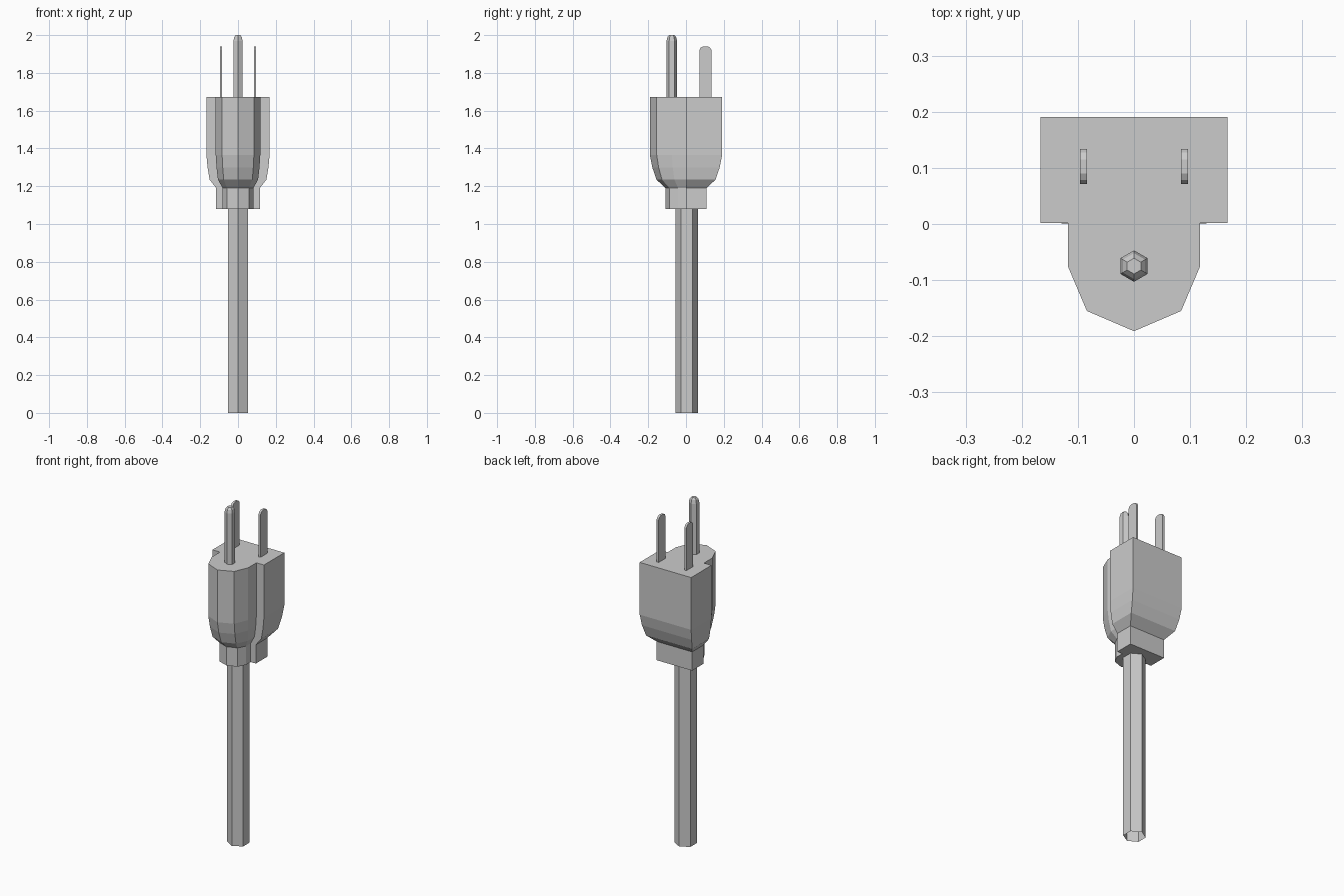
import bpy, bmesh, math

if "Cube" in bpy.data.objects:
    bpy.data.objects.remove(bpy.data.objects["Cube"])


def loft(name, rings, cap_bottom=True, cap_top=True):
    """Flat-faced object skinned through a stack of equal-length rings."""
    bm = bmesh.new()
    loops = [[bm.verts.new(p) for p in ring] for ring in rings]
    n = len(loops[0])
    for a, b in zip(loops, loops[1:]):
        for i in range(n):
            j = (i + 1) % n
            bm.faces.new((a[i], a[j], b[j], b[i]))
    if cap_bottom:
        bm.faces.new(loops[0][::-1])
    if cap_top:
        bm.faces.new(loops[-1])
    mesh = bpy.data.meshes.new(name)
    bm.to_mesh(mesh)
    bm.free()
    obj = bpy.data.objects.new(name, mesh)
    bpy.context.collection.objects.link(obj)
    return obj


def hexagon(y, r, z):
    angles = [math.radians(90 + 60 * i) for i in range(6)]
    return [(r * math.cos(a), y + r * math.sin(a), z) for a in angles]


# Plug outline: square back, narrower rounded front (counter-clockwise)
half = [(0.084, -0.155), (0.118, -0.075), (0.118, 0.002), (0.167, 0.002), (0.167, 0.191)]
outline = [(0, -0.191)] + half + [(-x, y) for x, y in reversed(half)]

# Plug body with stepped taper into the neck: z, x scale, y scale
levels = [(1.08, 0.69, 0.565), (1.19, 0.69, 0.565), (1.235, 0.90, 0.82),
          (1.30, 0.965, 0.935), (1.365, 1, 1), (1.672, 1, 1)]
loft("plug_body", [[(x * sx, y * sy, z) for x, y in outline] for z, sx, sy in levels])

# Cord: hexagonal tube, open at the cut end
loft("cord", [hexagon(0.004, 0.06, z) for z in (0, 1.08)], cap_bottom=False)

# Ground pin with rounded tip
pin = [(1.672, 0.028), (1.97, 0.028), (1.99, 0.023), (2.0, 0.014)]
loft("ground_pin", [hexagon(-0.075, r, z) for z, r in pin])

# Flat blades with rounded tip corners
blade = [(0.071, 1.672), (0.134, 1.672), (0.134, 1.922), (0.127, 1.934), (0.115, 1.94),
         (0.09, 1.94), (0.078, 1.934), (0.071, 1.922)]
for side, cx in (("left", -0.09), ("right", 0.09)):
    loft(side + "_blade", [[(cx + dx, y, z) for y, z in blade] for dx in (-0.0065, 0.0065)])
